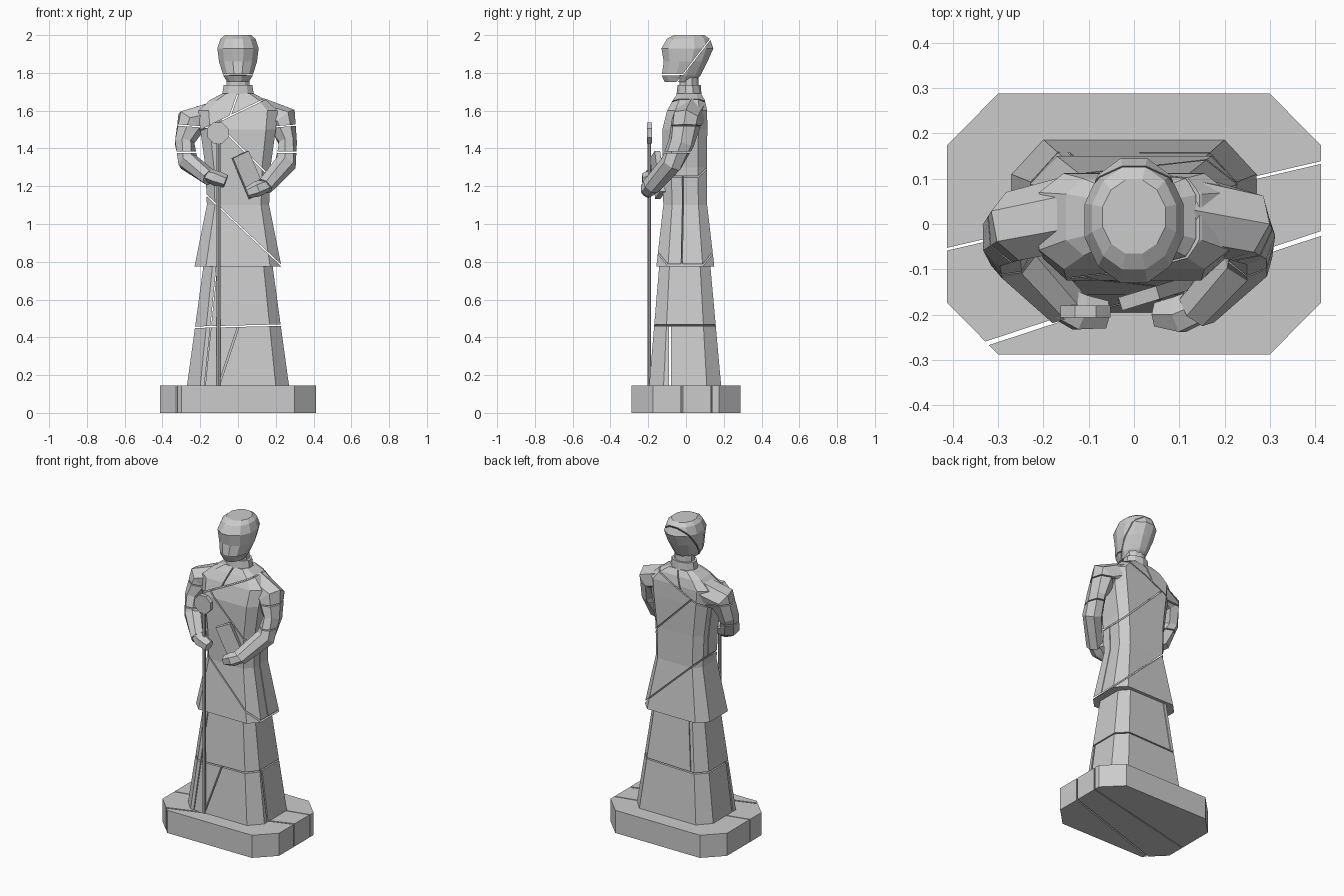
import bpy, bmesh
from math import cos, sin, pi, radians
from mathutils import Vector as V

if "Cube" in bpy.data.objects:
    bpy.data.objects.remove(bpy.data.objects["Cube"])

X, Y, Z = V((1, 0, 0)), V((0, 1, 0)), V((0, 0, 1))


def skin(name, rings):
    """Closed solid through a list of equal-sized point rings."""
    bm = bmesh.new()
    vs = [[bm.verts.new(p) for p in r] for r in rings]
    n = len(vs[0])
    for a, b in zip(vs, vs[1:]):
        for i in range(n):
            j = (i + 1) % n
            bm.faces.new((a[i], a[j], b[j], b[i]))
    bm.faces.new(vs[0][::-1])
    bm.faces.new(vs[-1])
    bmesh.ops.recalc_face_normals(bm, faces=bm.faces)
    return to_object(name, bm)


def to_object(name, bm):
    me = bpy.data.meshes.new(name)
    bm.to_mesh(me)
    bm.free()
    ob = bpy.data.objects.new(name, me)
    bpy.context.collection.objects.link(ob)
    return ob


def octagon(z, hx, yf, yb, kx=.74, ky=.6):
    """Chamfered rectangle: half width hx, from yf to yb."""
    c, h = (yf + yb) / 2, (yb - yf) / 2
    pts = [(kx, -1), (1, -ky), (1, ky), (kx, 1), (-kx, 1), (-1, ky), (-1, -ky), (-kx, -1)]
    return [V((x * hx, c + y * h, z)) for x, y in pts]


def oval(z, rx, yf, yb, n=12):
    c, h = (yf + yb) / 2, (yb - yf) / 2
    return [V((rx * cos(2 * pi * (i + .5) / n), c + h * sin(2 * pi * (i + .5) / n), z)) for i in range(n)]


def tube(name, path, n=7):
    """Limb along (x, y, z, width radius, depth radius) stations."""
    p = [V(s[:3]) for s in path]
    rings = []
    for i, s in enumerate(path):
        t = V()
        if i:
            t += (p[i] - p[i - 1]).normalized()
        if i < len(p) - 1:
            t += (p[i + 1] - p[i]).normalized()
        t.normalize()
        v = (Y - t * t.y).normalized()
        u = t.cross(v)
        rings.append([p[i] + u * s[3] * cos(2 * pi * k / n) + v * s[4] * sin(2 * pi * k / n)
                      for k in range(n)])
    return skin(name, rings)


def crack(ob, a, b, d=Y, gap=.007):
    """Split a solid by the plane through a, b along d; returns both halves."""
    a, b = V(a), V(b)
    no = (b - a).cross(d).normalized()
    halves = []
    for s in (1, -1):
        bm = bmesh.new()
        bm.from_mesh(ob.data)
        bmesh.ops.bisect_plane(bm, geom=bm.verts[:] + bm.edges[:] + bm.faces[:], dist=1e-5,
                               plane_co=a + no * s * gap / 2, plane_no=no * s, clear_inner=True)
        bmesh.ops.holes_fill(bm, edges=[e for e in bm.edges if e.is_boundary], sides=0)
        bmesh.ops.recalc_face_normals(bm, faces=bm.faces)
        halves.append(to_object(ob.name.split(".")[0], bm))
    bpy.data.objects.remove(ob)
    return halves


# Plinth, broken by two upright cracks
base = skin("plinth", [octagon(z, .413, -.288, .288, .725, .605) for z in (0, .145)])
front, back = crack(base, (-.41, -.055, 0), (.41, .135, 0), Z, .006)
crack(front, (-.32, -.262, 0), (.41, -.022, 0), Z, .01)

# Lower robe
robe = skin("lower_robe", [octagon(.145, .27, -.195, .186), octagon(.8, .18, -.14, .127)])
upper, lower = crack(robe, (-.25, 0, .453), (.25, 0, .465), gap=.008)
crack(upper, (-.145, 0, .45), (-.11, 0, .8), gap=.005)
front, back = crack(lower, (-.3, -.085, 0), (.3, -.085, 0), Z, .01)
left, right = crack(front, (-.1, 0, .15), (0, 0, .45), gap=.008)
crack(left, (-.175, 0, .15), (-.145, 0, .45), gap=.005)

# Coat and torso
coat = skin("coat", [octagon(*r) for r in (
    (.775, .23, -.157, .15), (1.1, .165, -.12, .112), (1.3, .172, -.125, .11),
    (1.5, .2, -.125, .113), (1.6, .21, -.1, .112), (1.655, .15, -.07, .1),
    (1.69, .085, -.045, .08))])
upper, lower = crack(coat, (-.19, 0, 1.5), (.14, 0, 1.66))
crack(upper, (-.05, 0, 1.55), (.0, 0, 1.69))
mid, hem = crack(lower, (-.1, 0, 1.09), (.23, 0, .78))
right, left = crack(mid, (-.06, 0, 1.48), (.16, 0, 1.26))
crack(left, (-.2, .02, 1.2), (.2, -.02, 1.2), Z, .006)

# Collar and neck
skin("collar", [oval(1.685, .088, -.05, .082, 10), oval(1.735, .08, -.045, .078, 10)])
skin("neck", [oval(1.73, .064, -.035, .066, 10), oval(1.79, .062, -.035, .066, 10)])

# Head
head = skin("head", [oval(*r) for r in (
    (1.752, .06, -.115, .05), (1.785, .08, -.132, .08), (1.86, .104, -.122, .118),
    (1.93, .113, -.135, .15), (1.98, .096, -.105, .13), (2.0, .072, -.068, .1))])
back, face = crack(head, (0, -.04, 1.76), (0, .13, 1.98), X, .006)
crack(face, (-.1, 0, 1.79), (.1, 0, 1.79), gap=.006)

# Arms
arms = (
    ("right_arm", [(-.11, .03, 1.575, .085, .085), (-.255, -.005, 1.535, .085, .08),
                   (-.285, -.03, 1.43, .054, .068), (-.265, -.07, 1.33, .056, .06),
                   (-.15, -.18, 1.245, .045, .05)]),
    ("left_arm", [(.11, .03, 1.585, .085, .085), (.235, 0, 1.545, .088, .082),
                  (.262, -.025, 1.43, .05, .07), (.25, -.075, 1.32, .06, .06),
                  (.14, -.185, 1.2, .048, .05)]))
for name, path in arms:
    s = 1 if name == "left_arm" else -1
    top, rest = crack(tube(name, path), (-.4, 0, 1.5 - s * .03), (.4, 0, 1.5 + s * .03))
    crack(rest, (-.4, 0, 1.38), (.4, 0, 1.38), gap=.006)

# Hands
tube("right_hand", [(-.18, -.165, 1.265, .03, .04), (-.12, -.195, 1.245, .042, .045),
                    (-.065, -.2, 1.225, .035, .035)], 6)
tube("left_hand", [(.17, -.17, 1.215, .035, .04), (.1, -.2, 1.185, .042, .045),
                   (.05, -.2, 1.165, .03, .03)], 6)

# Book held against the chest
bpy.ops.mesh.primitive_cube_add(size=1, location=(.057, -.15, 1.26),
                                rotation=(0, radians(-24), radians(17)))
bpy.context.object.name = "book"
bpy.context.object.scale = (.095, .03, .235)

# Staff with a round head
tube("staff", [(-.103, -.195, .14, .01, .01), (-.103, -.195, 1.44, .01, .01)], 8)
bpy.ops.mesh.primitive_cylinder_add(vertices=8, radius=.06, depth=.027,
                                    location=(-.107, -.193, 1.482), rotation=(pi / 2, pi / 8, 0))
bpy.context.object.name = "staff_head"
